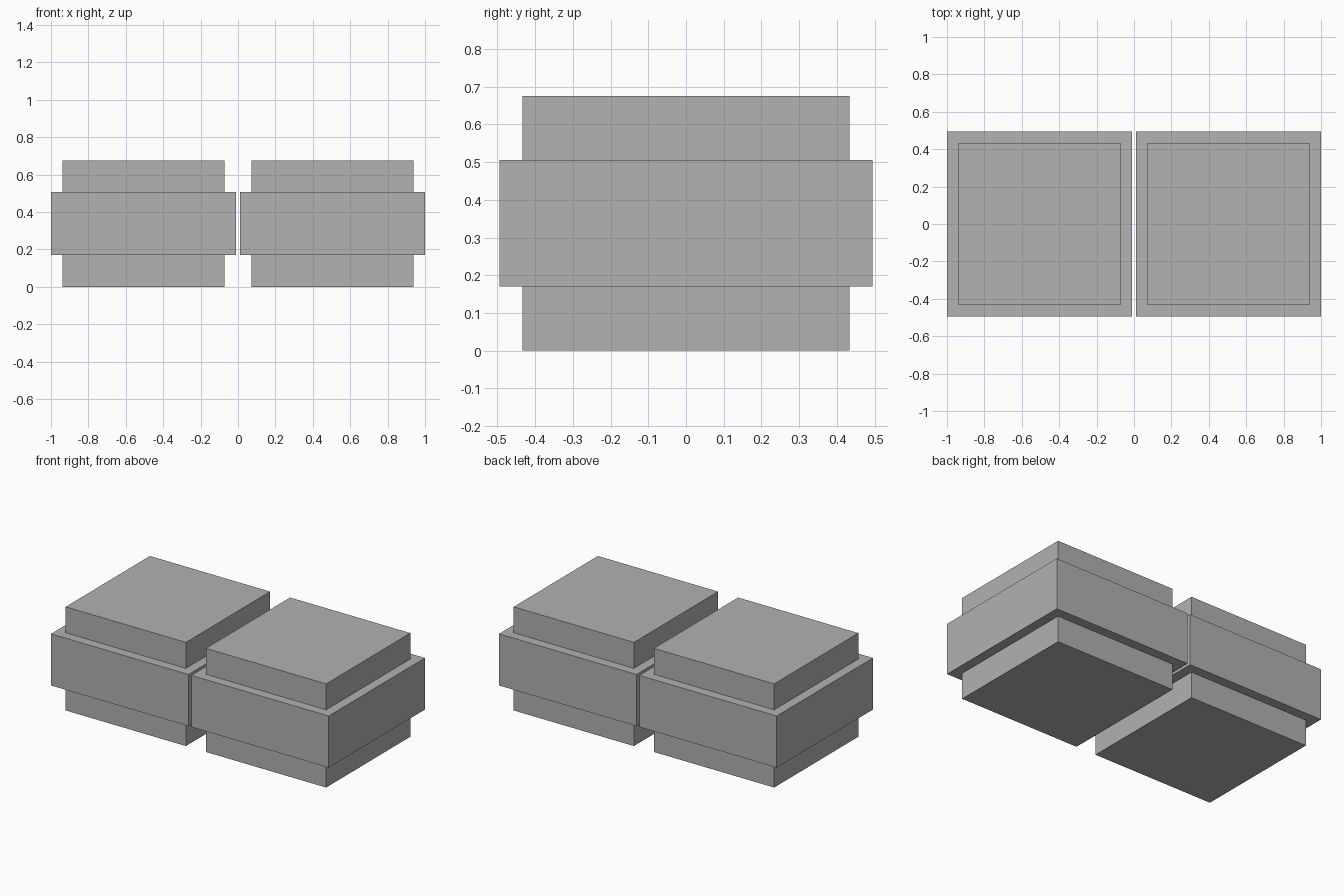
import bpy

cube = bpy.data.objects.get("Cube")
if cube:
    bpy.data.objects.remove(cube, do_unlink=True)

# Single grey material
grey = bpy.data.materials.new("plain_grey")
grey.use_nodes = True
colour = (0.445, 0.445, 0.445, 1)
grey.diffuse_color = colour
grey.node_tree.nodes["Principled BSDF"].inputs["Base Color"].default_value = colour


def box(name, x, width, bottom, top):
    """Square-plan box centred on y = 0."""
    bpy.ops.mesh.primitive_cube_add(size=1, location=(x, 0, (bottom + top) / 2))
    ob = bpy.context.object
    ob.name = name
    ob.scale = (width, width, top - bottom)
    bpy.ops.object.transform_apply(location=False, rotation=False, scale=True)
    ob.data.materials.append(grey)
    return ob


# Each half: a wide middle band with a narrower cap above and base below
BAND, INNER = 0.99, 0.866
for side, x in (("left", 0.505), ("right", -0.505)):
    box(side + "_base", x, INNER, 0, 0.17)
    box(side + "_band", x, BAND, 0.17, 0.506)
    box(side + "_cap", x, INNER, 0.506, 0.675)
